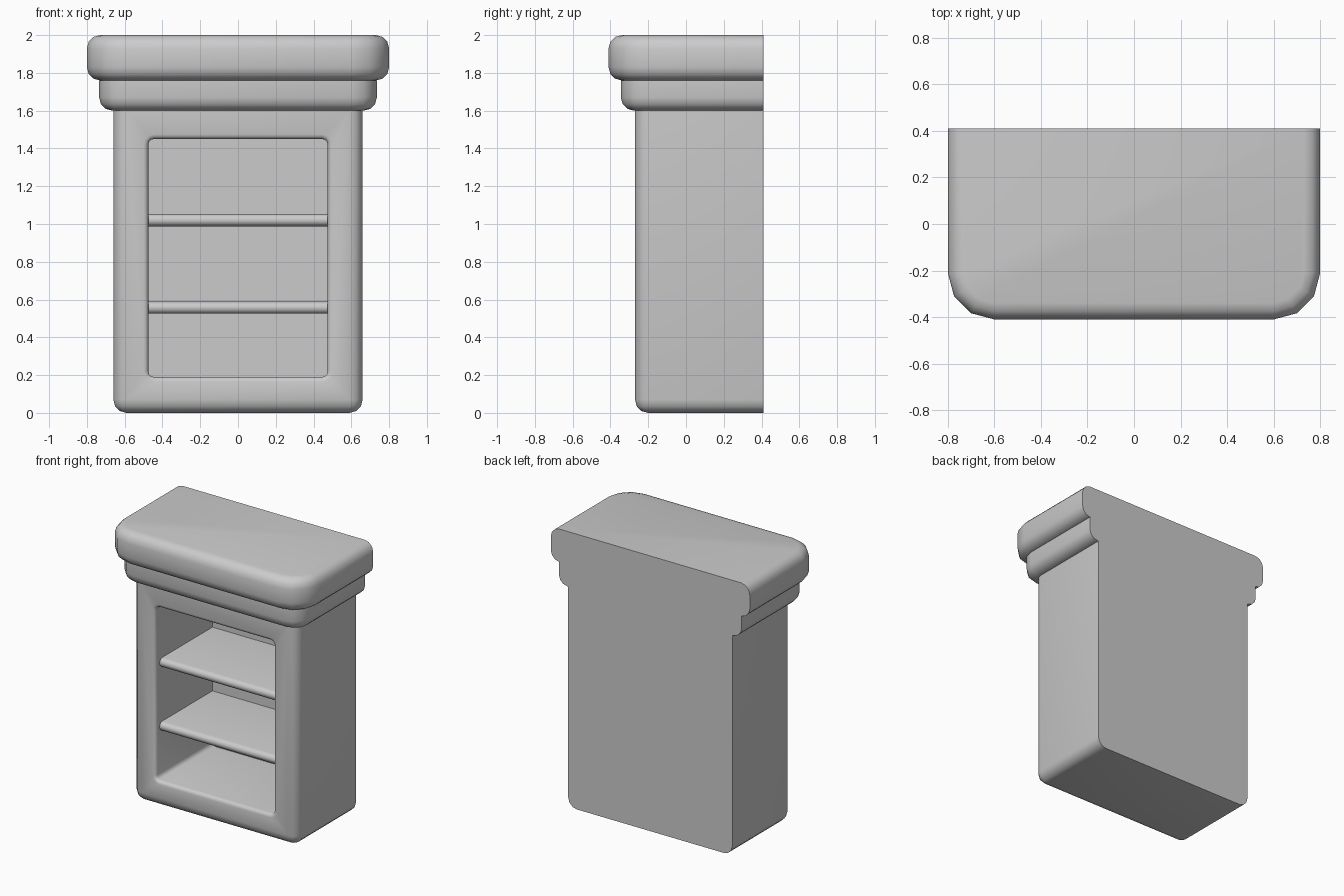
import bpy, bmesh
from math import sin, cos, pi

if "Cube" in bpy.data.objects:
    bpy.data.objects.remove(bpy.data.objects["Cube"], do_unlink=True)

BACK = 0.41
SEG = 3
ARC = [i * pi / 2 / SEG for i in range(SEG + 1)]

grey = bpy.data.materials.new("plain grey")
grey.use_nodes = True
colour = (0.6, 0.6, 0.6, 1)
grey.diffuse_color = colour
grey.node_tree.nodes["Principled BSDF"].inputs["Base Color"].default_value = colour


def loft(name, rings):
    """Skin a list of equal rings and cap both ends."""
    bm = bmesh.new()
    loops = [[bm.verts.new(p) for p in ring] for ring in rings]
    n = len(loops[0])
    for a, b in zip(loops, loops[1:]):
        for i in range(n):
            j = (i + 1) % n
            bm.faces.new((a[i], a[j], b[j], b[i]))
    bm.faces.new(loops[0])
    bm.faces.new(loops[-1])
    bmesh.ops.remove_doubles(bm, verts=bm.verts, dist=0.0005)
    bmesh.ops.recalc_face_normals(bm, faces=bm.faces)
    mesh = bpy.data.meshes.new(name)
    bm.to_mesh(mesh)
    bm.free()
    mesh.materials.append(grey)
    obj = bpy.data.objects.new(name, mesh)
    bpy.context.collection.objects.link(obj)
    return obj


def smooth(obj):
    bpy.ops.object.select_all(action='DESELECT')
    obj.select_set(True)
    bpy.context.view_layer.objects.active = obj
    bpy.ops.object.shade_smooth_by_angle(angle=0.7)


def plan(half, front, radius, inset, z):
    """Outline with rounded front corners and a flat back."""
    r = max(radius - inset, 0)
    x, y = half - inset - r, front + inset + r
    left = [(-x - r * cos(t), y - r * sin(t), z) for t in ARC]
    right = [(-px, py, z) for px, py, _ in reversed(left)]
    return [(-half + inset, BACK, z)] + left + right + [(half - inset, BACK, z)]


def tier(name, half, front, radius, bottom, top, low, high):
    """Block with rounded lower and upper rims of radius low and high."""
    steps = [(low * (1 - sin(t)), bottom + low * (1 - cos(t))) for t in ARC]
    if high:
        steps += [(high * (1 - cos(t)), top - high * (1 - sin(t))) for t in ARC]
    else:
        steps.append((0, top))
    return loft(name, [plan(half, front, radius, i, z) for i, z in steps])


# Stacked case
body = tier("cabinet_body", 0.66, -0.27, 0.07, 0, 1.60, 0.07, 0)
moulding = tier("lower_moulding", 0.735, -0.345, 0.13, 1.60, 1.76, 0.07, 0)
top_slab = tier("top_slab", 0.80, -0.41, 0.20, 1.76, 2.0, 0.07, 0.07)


# Open compartment with a softly rounded rim
def opening(grow, y):
    r = 0.03 + grow
    x, z = 0.475 + grow - r, 0.63 + grow - r
    ring = []
    for k, (sx, sz) in enumerate([(1, 1), (-1, 1), (-1, -1), (1, -1)]):
        for t in ARC:
            a = t + k * pi / 2
            ring.append((sx * x + r * cos(a), y, 0.82 + sz * z + r * sin(a)))
    return ring


RIM = 0.025
rings = [opening(RIM, -0.5)]
rings += [opening(RIM * (1 - sin(t)), -0.27 + RIM * (1 - cos(t))) for t in ARC]
rings.append(opening(0, 0.385))
cutter = loft("compartment_cutter", rings)
cutter.hide_render = True
cut = body.modifiers.new("compartment", 'BOOLEAN')
cut.operation = 'DIFFERENCE'
cut.solver = 'EXACT'
cut.object = cutter
bpy.context.view_layer.objects.active = body
bpy.ops.object.modifier_apply(modifier=cut.name)
bpy.data.objects.remove(cutter, do_unlink=True)


# Shelves with half-round front edges
def shelf_ring(x, z):
    r, y = 0.032, -0.19
    nose = [(x, y - r * sin(i * pi / 6), z + r * cos(i * pi / 6)) for i in range(7)]
    return nose + [(x, 0.39, z - r), (x, 0.39, z + r)]


shelves = [loft(name, [shelf_ring(-0.48, z), shelf_ring(0.48, z)])
           for name, z in (("lower_shelf", 0.557), ("upper_shelf", 1.02))]

for part in [body, moulding, top_slab] + shelves:
    smooth(part)
